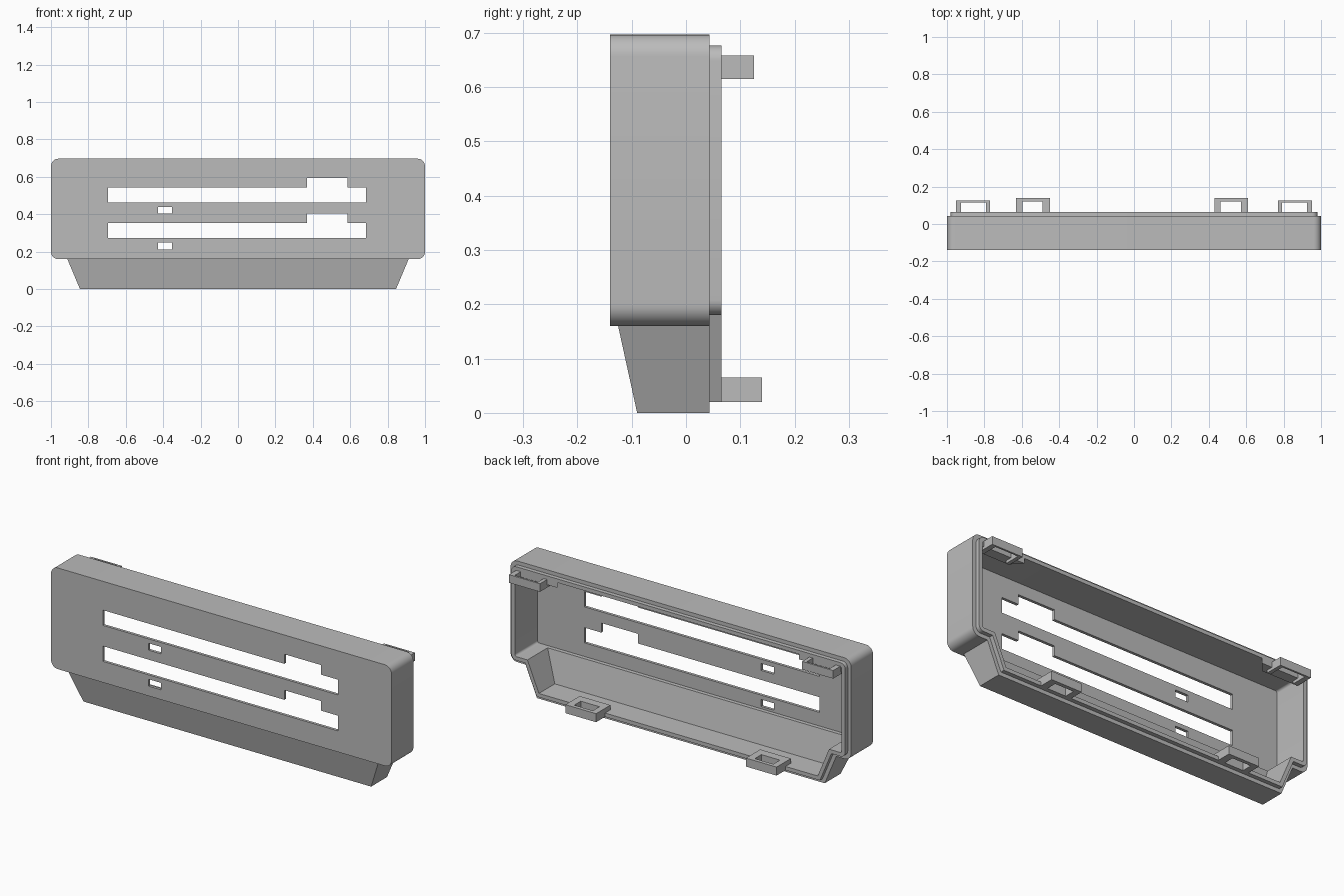
import bpy, bmesh, math
from mathutils import Vector

cube = bpy.data.objects.get("Cube")
if cube:
    bpy.data.objects.remove(cube, do_unlink=True)

grey = bpy.data.materials.new("plain_grey")
grey.use_nodes = True
grey.diffuse_color = (0.5, 0.5, 0.5, 1)
grey.node_tree.nodes["Principled BSDF"].inputs["Base Color"].default_value = (0.5, 0.5, 0.5, 1)

FRONT, BACK, RIM = -0.14, 0.043, 0.065
BOTTOM, TOP = 0.16, 0.697


def prism(name, points, direction):
    """Extrude a closed polygon of 3D points along a direction."""
    bm = bmesh.new()
    face = bm.faces.new([bm.verts.new(p) for p in points])
    moved = bmesh.ops.extrude_face_region(bm, geom=[face])["geom"]
    bmesh.ops.translate(bm, vec=Vector(direction),
                        verts=[v for v in moved if isinstance(v, bmesh.types.BMVert)])
    return finish(name, bm)


def finish(name, bm):
    bmesh.ops.recalc_face_normals(bm, faces=bm.faces)
    mesh = bpy.data.meshes.new(name)
    bm.to_mesh(mesh)
    bm.free()
    mesh.materials.append(grey)
    obj = bpy.data.objects.new(name, mesh)
    bpy.context.collection.objects.link(obj)
    return obj


def flat_prism(name, points, z0, z1):
    return prism(name, [(x, y, z0) for x, y in points], (0, 0, z1 - z0))


def rounded_block(name, inset, radius, y0, y1):
    """Rounded rectangle in the front plane, extruded in depth."""
    w, low, high = 1 - inset - radius, BOTTOM + inset + radius, TOP - inset - radius
    points = []
    for i, (cx, cz) in enumerate([(w, high), (-w, high), (-w, low), (w, low)]):
        for k in range(9):
            a = math.radians(90 * i + 90 * k / 8)
            points.append((cx + radius * math.cos(a), y0, cz + radius * math.sin(a)))
    return prism(name, points, (0, y1 - y0, 0))


def tray_block(name, inset, front_inset, z1, y1, y0=None):
    """Tapered block under the body; its sides and front lean inward."""
    bm = bmesh.new()
    for z in (inset, z1):
        half = 0.845 + z * 0.42 - inset * 1.085
        front = y0 if y0 is not None else -0.09 - z * 0.219 + front_inset
        for x in (-half, half):
            bm.verts.new((x, front, z))
            bm.verts.new((x, y1, z))
    bmesh.ops.convex_hull(bm, input=bm.verts)
    bmesh.ops.dissolve_limit(bm, angle_limit=0.01, verts=bm.verts, edges=bm.edges)
    return finish(name, bm)


def boolean(target, tool, operation):
    mod = target.modifiers.new("cut", "BOOLEAN")
    mod.operation, mod.object, mod.solver = operation, tool, "EXACT"
    bpy.ops.object.select_all(action="DESELECT")
    bpy.context.view_layer.objects.active = target
    target.select_set(True)
    bpy.ops.object.modifier_apply(modifier=mod.name)
    bpy.data.objects.remove(tool, do_unlink=True)


# Outer housing: rounded body, tapered tray and stepped rim
housing = rounded_block("housing", 0, 0.04, FRONT, BACK)
boolean(housing, tray_block("tray", 0, 0, 0.19, BACK), "UNION")
boolean(housing, rounded_block("rim", 0.02, 0.028, 0.0, RIM), "UNION")
boolean(housing, tray_block("tray_rim", 0.02, 0, 0.19, RIM, 0.0), "UNION")

# Hollow inside
boolean(housing, rounded_block("cavity", 0.04, 0.012, -0.125, 0.2), "DIFFERENCE")
boolean(housing, tray_block("tray_cavity", 0.04, 0.03, 0.22, 0.2), "DIFFERENCE")

# Two stepped slots, each with a small window below
for dz in (0, 0.191):
    slot = [(-0.695, 0.272), (0.685, 0.272), (0.685, 0.353), (0.585, 0.353),
            (0.585, 0.404), (0.37, 0.404), (0.37, 0.353), (-0.695, 0.353)]
    window = [(-0.428, 0.212), (-0.353, 0.212), (-0.353, 0.249), (-0.428, 0.249)]
    for outline in (slot, window):
        cutter = prism("slot_cutter", [(x, -0.2, z + dz) for x, z in outline], (0, 0.12, 0))
        boolean(housing, cutter, "DIFFERENCE")

bpy.ops.object.select_all(action="DESELECT")
housing.select_set(True)
bpy.context.view_layer.objects.active = housing
bpy.ops.object.shade_smooth_by_angle(angle=math.radians(25))


def clip(name, x0, x1, h0, h1, tip, hole, z0, z1):
    """U-shaped loop standing off the rim."""
    base = 0.03
    flat_prism(name, [(x0, base), (x0, tip), (x1, tip), (x1, base),
                      (h1, base), (h1, hole), (h0, hole), (h0, base)], z0, z1)


# Upper clips with tapered roots under the ceiling
for side, s in (("left", 1), ("right", -1)):
    clip("upper_clip_" + side, s * 0.77, s * 0.952, s * 0.79, s * 0.925, 0.125, 0.115, 0.615, 0.658)
    flat_prism("upper_clip_root_" + side,
               [(s * 0.71, RIM), (s * 0.955, RIM), (s * 0.955, 0.01), (s * 0.76, 0.01)], 0.63, 0.66)

# Lower clips on the tray edge
for side, x in (("left", 0.43), ("right", -0.63)):
    clip("lower_clip_" + side, x, x + 0.18, x + 0.033, x + 0.142, 0.14, 0.12, 0.02, 0.065)
    flat_prism("lower_clip_root_" + side,
               [(x, 0.02), (x + 0.18, 0.02), (x + 0.18, RIM), (x, RIM)], 0.03, 0.065)
